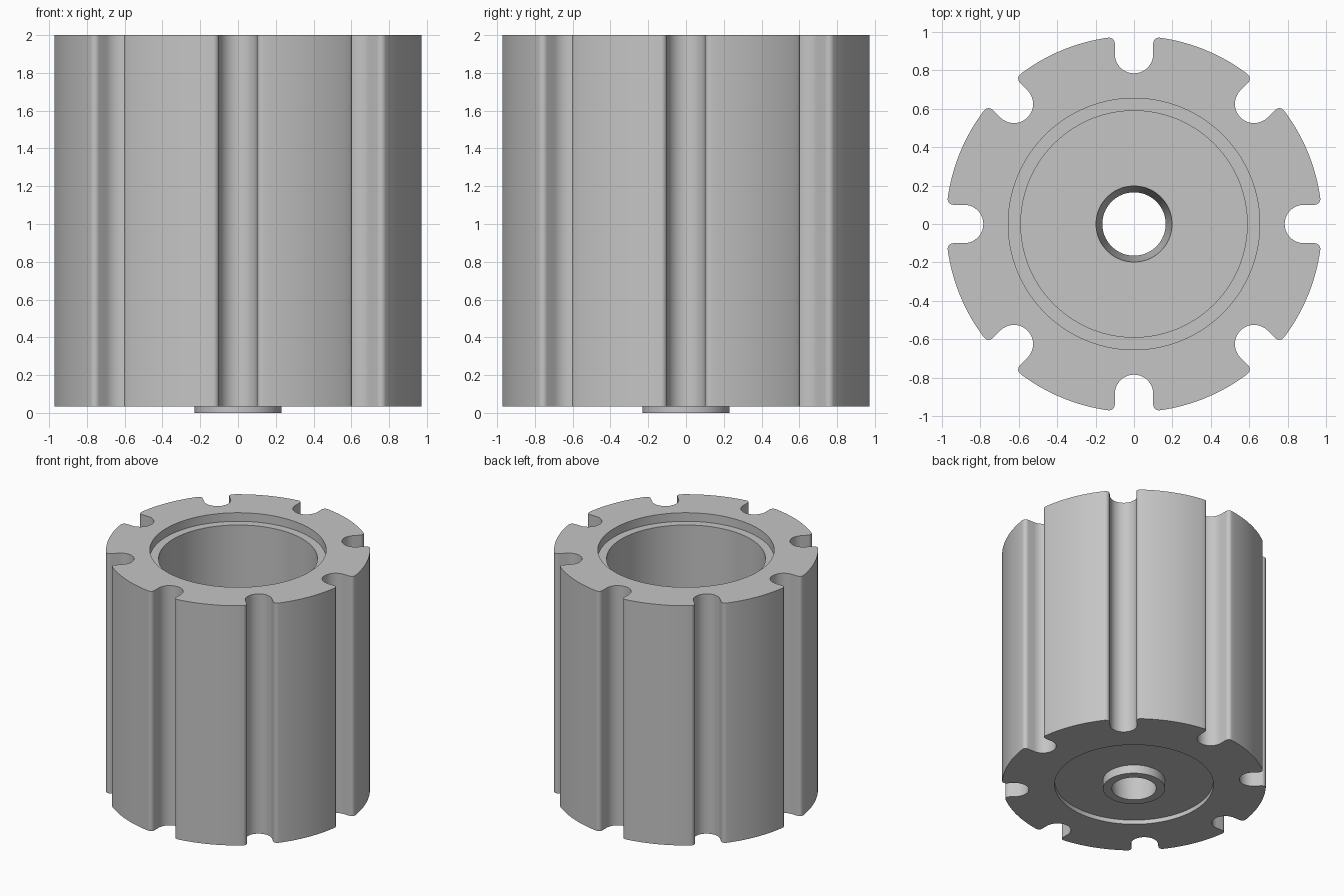
import bpy, bmesh
from math import pi, cos, sin, atan2, hypot, sqrt, radians
from mathutils import Vector, Matrix

if "Cube" in bpy.data.objects:
    bpy.data.objects.remove(bpy.data.objects["Cube"], do_unlink=True)

SLOTS = 8
OUTER_R = 0.98
SLOT_HALF, SLOT_CENTRE = 0.1, 0.885   # U-shaped slot: half width, radius of its round floor's centre
FILLET = 0.03
BASE_Z, TOP_Z = 0.035, 2.0
SEGMENTS = 96

# Stepped bore, floor, hub and underside recess, from top rim to bottom rim (radius, height)
BORE = [(0.655, TOP_Z), (0.655, 1.93), (0.59, 1.93), (0.59, 0.3), (0.198, 0.3),
        (0.165, 0), (0.23, 0), (0.23, 0.07), (0.59, 0.07), (0.59, BASE_Z)]


def arc(cx, cy, r, start, end, steps):
    return [Vector((cx + r * cos(start + (end - start) * i / steps),
                    cy + r * sin(start + (end - start) * i / steps)))
            for i in range(steps + 1)]


def sector():
    """One slot along +x with its rounded lips, then the outer arc to the next slot."""
    fy = SLOT_HALF + FILLET
    fx = sqrt((OUTER_R - FILLET) ** 2 - fy ** 2)
    lip = atan2(fy, fx)
    points = arc(fx, -fy, FILLET, -lip, pi / 2, 6)
    points += arc(SLOT_CENTRE, 0, SLOT_HALF, 1.5 * pi, 0.5 * pi, 20)
    points += arc(fx, fy, FILLET, -pi / 2, lip, 6)
    points += arc(0, 0, OUTER_R, lip, 2 * pi / SLOTS - lip, 16)[1:-1]
    return points


def closed_loop(bm, points, z):
    verts = [bm.verts.new((p.x, p.y, z)) for p in points]
    return verts


def edges_of(bm, verts):
    result = []
    for a, b in zip(verts, verts[1:] + verts[:1]):
        result.append(bm.edges.get((a, b)) or bm.edges.new((a, b)))
    return result


def wall(bm, upper, lower):
    n = len(upper)
    for i in range(n):
        j = (i + 1) % n
        bm.faces.new((upper[i], upper[j], lower[j], lower[i]))


bm = bmesh.new()

# Slotted outer wall
outline = []
for k in range(SLOTS):
    turn = Matrix.Rotation(2 * pi * k / SLOTS, 2)
    outline += [turn @ p for p in sector()]
outer_top = closed_loop(bm, outline, TOP_Z)
outer_base = closed_loop(bm, outline, BASE_Z)
wall(bm, outer_top, outer_base)

# Turned inner surfaces
rings = [closed_loop(bm, arc(0, 0, r, 0, 2 * pi, SEGMENTS)[:-1], z) for r, z in BORE]
for upper, lower in zip(rings, rings[1:]):
    wall(bm, upper, lower)

# Flat end faces between the outline and the bore
for outer, inner in ((outer_top, rings[0]), (outer_base, rings[-1])):
    bmesh.ops.triangle_fill(bm, use_beauty=True, use_dissolve=False,
                            edges=edges_of(bm, outer) + edges_of(bm, inner))

bmesh.ops.recalc_face_normals(bm, faces=bm.faces)
mesh = bpy.data.meshes.new("slotted_drum")
bm.to_mesh(mesh)
bm.free()
drum = bpy.data.objects.new("slotted_drum", mesh)
bpy.context.collection.objects.link(drum)

# Plain grey finish
grey = bpy.data.materials.new("light_grey")
grey.use_nodes = True
colour = (0.56, 0.56, 0.56, 1)
grey.diffuse_color = colour
grey.node_tree.nodes["Principled BSDF"].inputs["Base Color"].default_value = colour
mesh.materials.append(grey)

bpy.ops.object.select_all(action="DESELECT")
drum.select_set(True)
bpy.context.view_layer.objects.active = drum
bpy.ops.object.shade_smooth_by_angle(angle=radians(30))
